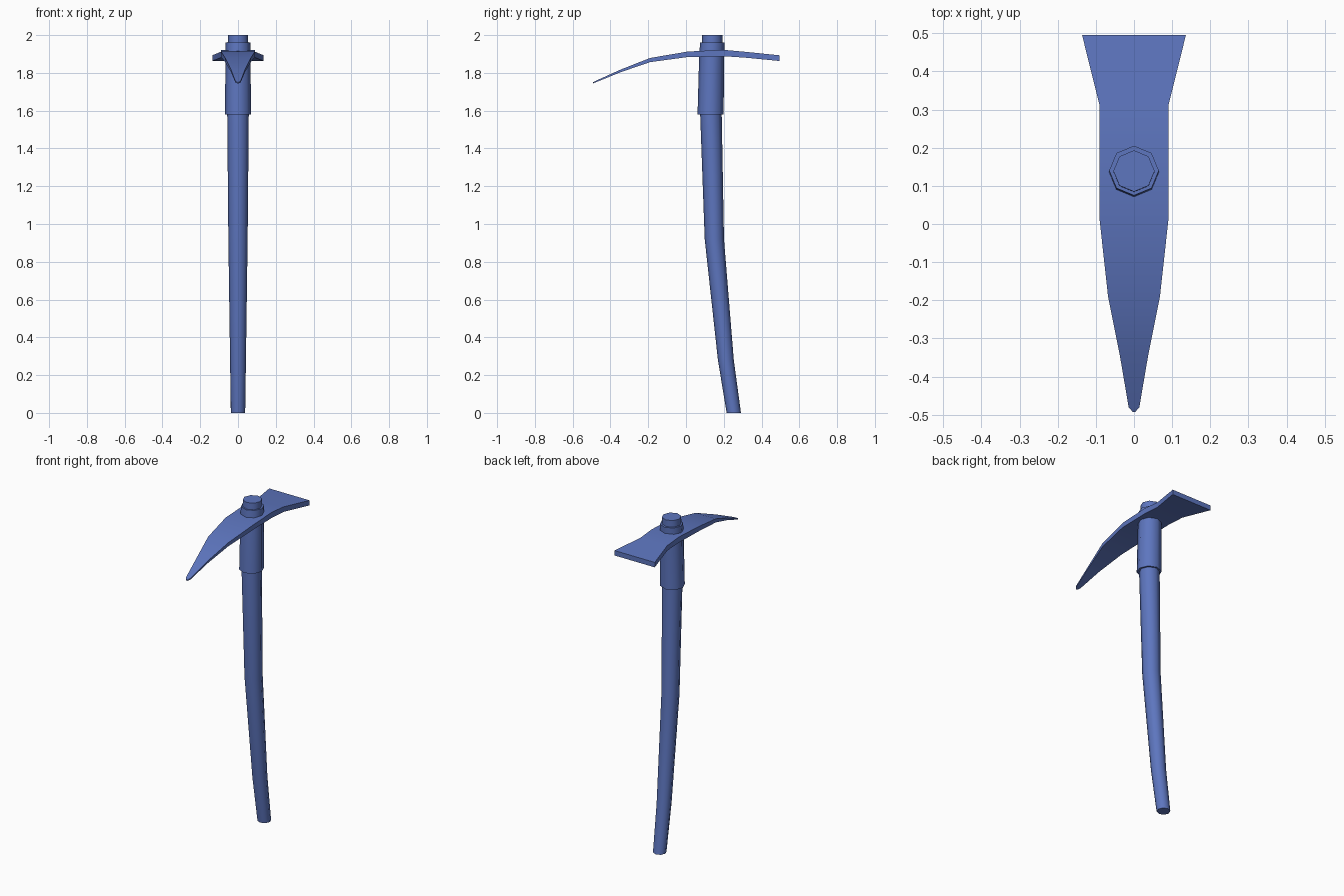
import bpy, bmesh, math

if "Cube" in bpy.data.objects:
    bpy.data.objects.remove(bpy.data.objects["Cube"])

# Single blue material shared by every part
blue = bpy.data.materials.new("blue")
blue.diffuse_color = (0.11, 0.18, 0.52, 1.0)
blue.use_nodes = True
blue.node_tree.nodes["Principled BSDF"].inputs["Base Color"].default_value = blue.diffuse_color


def finish(name, bm, angle):
    bmesh.ops.recalc_face_normals(bm, faces=bm.faces)
    me = bpy.data.meshes.new(name)
    bm.to_mesh(me)
    bm.free()
    me.materials.append(blue)
    ob = bpy.data.objects.new(name, me)
    bpy.context.collection.objects.link(ob)
    bpy.ops.object.select_all(action='DESELECT')
    ob.select_set(True)
    bpy.context.view_layer.objects.active = ob
    bpy.ops.object.shade_smooth_by_angle(angle=math.radians(angle))
    return ob


def loft(name, rings, angle):
    """Skin a list of equal-length point rings and cap both ends."""
    bm = bmesh.new()
    loops = [[bm.verts.new(p) for p in ring] for ring in rings]
    n = len(loops[0])
    for a, b in zip(loops, loops[1:]):
        for i in range(n):
            j = (i + 1) % n
            bm.faces.new((a[i], a[j], b[j], b[i]))
    bm.faces.new(loops[0])
    bm.faces.new(loops[-1])
    return finish(name, bm, angle)


def octagon(y, z, r):
    return [(r * math.cos(i * math.pi / 4), y + r * math.sin(i * math.pi / 4), z)
            for i in range(8)]


# Curved handle: centre y, height, radius
loft("handle", [octagon(*s) for s in [
    (0.253, 0.0, 0.038), (0.211, 0.28, 0.042), (0.150, 0.92, 0.051),
    (0.132, 1.58, 0.057), (0.139, 2.0, 0.054)]], 50)

# Socket sleeve around the top of the handle
loft("socket_collar", [octagon(*s) for s in [
    (0.130, 1.58, 0.069), (0.136, 1.90, 0.066), (0.140, 1.96, 0.065)]], 50)

# Head, from pick point to adze edge: y, half width, bottom z, top z
stations = [
    (-0.493, 0.003, 1.744, 1.750), (-0.48, 0.014, 1.749, 1.757),
    (-0.345, 0.037, 1.804, 1.818), (-0.19, 0.068, 1.857, 1.879),
    (0.01, 0.090, 1.884, 1.913), (0.20, 0.090, 1.888, 1.922),
    (0.31, 0.090, 1.881, 1.912), (0.495, 0.136, 1.863, 1.893)]
loft("pick_head", [[(-w, y, b), (w, y, b), (w, y, t), (-w, y, t)]
                   for y, w, b, t in stations], 30)
